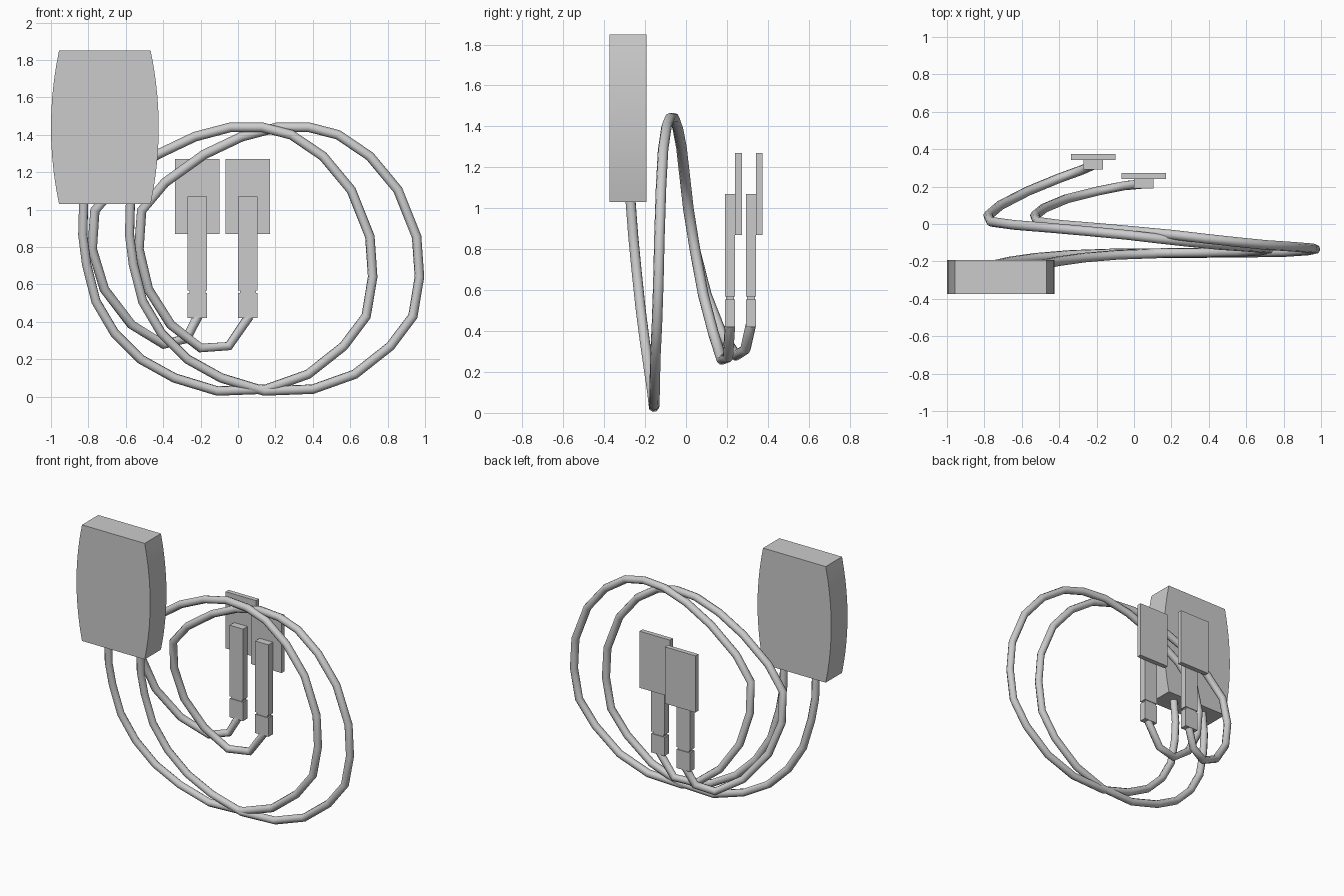
import bpy, math

if "Cube" in bpy.data.objects:
    bpy.data.objects.remove(bpy.data.objects["Cube"])

def mesh_object(name, verts, faces):
    me = bpy.data.meshes.new(name)
    me.from_pydata(verts, [], faces)
    me.update()
    ob = bpy.data.objects.new(name, me)
    bpy.context.collection.objects.link(ob)
    return ob

def prism(name, outline, y0, y1):
    """Extrude a counter-clockwise (x, z) outline from y0 (front) to y1 (back)."""
    n = len(outline)
    verts = [(x, y, z) for y in (y0, y1) for x, z in outline]
    faces = [tuple(range(n)), tuple(reversed(range(n, 2 * n)))]
    faces += [(i, i + n, (i + 1) % n + n, (i + 1) % n) for i in range(n)]
    return mesh_object(name, verts, faces)

def box(name, x0, x1, y0, y1, z0, z1):
    return prism(name, [(x0, z0), (x1, z0), (x1, z1), (x0, z1)], y0, y1)

def cable(name, points, radius=0.026):
    cu = bpy.data.curves.new(name, 'CURVE')
    cu.dimensions = '3D'
    cu.bevel_depth = radius
    cu.bevel_resolution = 2
    cu.use_fill_caps = True
    sp = cu.splines.new('POLY')
    sp.points.add(len(points) - 1)
    for p, co in zip(sp.points, points):
        p.co = (*co, 1)
    ob = bpy.data.objects.new(name, cu)
    bpy.context.collection.objects.link(ob)
    bpy.ops.object.select_all(action='DESELECT')
    bpy.context.view_layer.objects.active = ob
    ob.select_set(True)
    bpy.ops.object.convert(target='MESH')

# Main housing: box with gently bowed left and right sides
cx, z0, z1, seg = -0.712, 1.03, 1.85, 10
side = []
for i in range(seg + 1):
    t = i / seg
    side.append((0.245 + 0.043 * (1 - (2 * t - 1) ** 2), z0 + (z1 - z0) * t))
outline = [(cx + w, z) for w, z in side] + [(cx - w, z) for w, z in reversed(side)]
housing = prism("housing", outline, -0.375, -0.193)
bpy.context.view_layer.objects.active = housing
housing.select_set(True)
bpy.ops.object.shade_smooth_by_angle(angle=math.radians(25))

# Shared coil path of both cables
coil = [
    (-0.825, -0.272, 1.05), (-0.83, -0.258, 0.865), (-0.81, -0.243, 0.71),
    (-0.76, -0.222, 0.51), (-0.66, -0.20, 0.34), (-0.52, -0.18, 0.20),
    (-0.34, -0.165, 0.10), (-0.11, -0.157, 0.03), (0.15, -0.155, 0.04),
    (0.375, -0.153, 0.12), (0.565, -0.15, 0.27), (0.685, -0.142, 0.43),
    (0.72, -0.135, 0.64), (0.705, -0.13, 0.855), (0.605, -0.122, 1.105),
    (0.455, -0.112, 1.285), (0.285, -0.095, 1.40), (0.13, -0.078, 1.44),
    (-0.04, -0.058, 1.44), (-0.23, -0.04, 1.39), (-0.43, -0.022, 1.295),
    (-0.64, -0.005, 1.145), (-0.765, 0.012, 0.995), (-0.78, 0.045, 0.79),
]

# Tails leading from the coil into each connector
tails = {
    "left": [(-0.715, 0.10, 0.575), (-0.57, 0.175, 0.385), (-0.40, 0.245, 0.28),
             (-0.275, 0.29, 0.31), (-0.215, 0.317, 0.43)],
    "right": [(-0.48, 0.085, 0.575), (-0.36, 0.135, 0.385), (-0.20, 0.175, 0.26),
              (-0.05, 0.205, 0.27), (0.06, 0.215, 0.43)],
}

# Cables, connectors and electrode plates
for tag, dx, px, py in (("left", 0.0, -0.217, 0.317), ("right", 0.25, 0.053, 0.215)):
    cable(tag + "_cable", [(x + dx, y, z) for x, y, z in coil] + tails[tag])
    h, d = 0.052, 0.025
    box(tag + "_connector_base", px - h, px + h, py - d, py + d, 0.42, 0.553)
    box(tag + "_connector_neck", px - 0.042, px + 0.042, py - 0.02, py + 0.02, 0.55, 0.573)
    box(tag + "_connector_body", px - h, px + h, py - d, py + d, 0.568, 1.07)
    box(tag + "_plate", px - 0.119, px + 0.119, py + d, py + d + 0.033, 0.87, 1.27)
